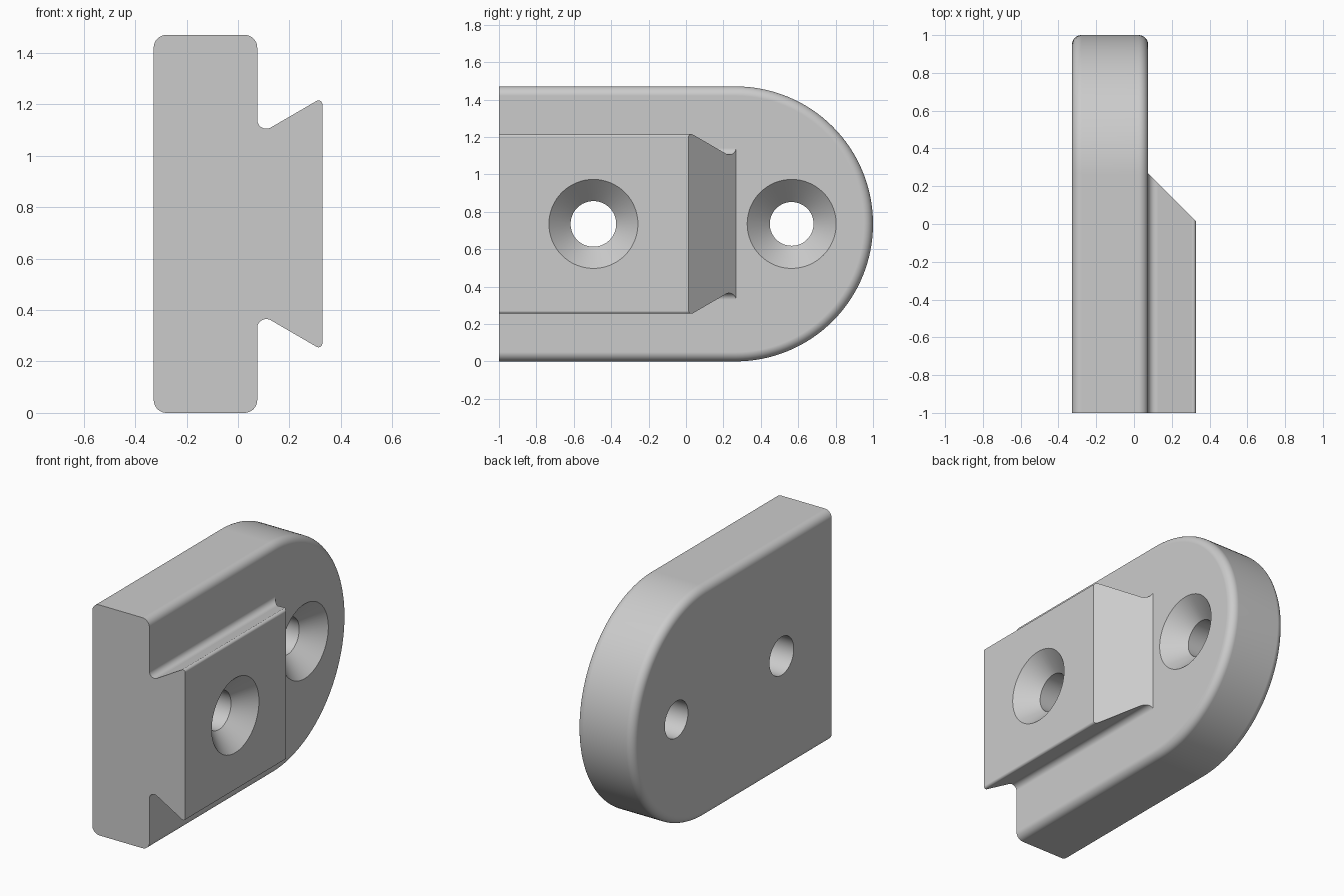
import bpy
import bmesh
from math import sin, cos, pi, radians

cube = bpy.data.objects.get("Cube")
if cube:
    bpy.data.objects.remove(cube, do_unlink=True)

BACK, FACE, TIP = -0.328, 0.075, 0.328    # layers along x
HEIGHT, RADIUS = 1.47, 0.735              # plate height and round end
MID, ARC_Y = HEIGHT / 2, 0.265
FRONT, OVER = -1.0, -1.1                  # trimmed front, untrimmed front

grey = bpy.data.materials.new("plain grey")
grey.use_nodes = True
grey.diffuse_color = (0.6, 0.6, 0.6, 1)
grey.node_tree.nodes["Principled BSDF"].inputs["Base Color"].default_value = (0.6, 0.6, 0.6, 1)


def arc(cx, cy, r, start, end, steps):
    angles = [radians(start + (end - start) * i / steps) for i in range(steps + 1)]
    return [(cx + r * cos(a), cy + r * sin(a)) for a in angles]


def loft(name, loops):
    """Skin a row of equal closed loops and cap both ends."""
    bm = bmesh.new()
    rings = [[bm.verts.new(p) for p in loop] for loop in loops]
    for a, b in zip(rings, rings[1:]):
        for i in range(len(a)):
            j = (i + 1) % len(a)
            bm.faces.new((a[i], a[j], b[j], b[i]))
    bm.faces.new(rings[0][::-1])
    bm.faces.new(rings[-1])
    bmesh.ops.recalc_face_normals(bm, faces=bm.faces)
    mesh = bpy.data.meshes.new(name)
    bm.to_mesh(mesh)
    bm.free()
    mesh.materials.append(grey)
    obj = bpy.data.objects.new(name, mesh)
    bpy.context.collection.objects.link(obj)
    return obj


def combine(target, tool, operation):
    bpy.context.view_layer.objects.active = target
    mod = target.modifiers.new(operation.title(), "BOOLEAN")
    mod.operation, mod.solver, mod.object = operation, "EXACT", tool
    bpy.ops.object.modifier_apply(modifier=mod.name)
    bpy.data.objects.remove(tool, do_unlink=True)


# Plate: round-ended outline with filleted rims
def outline(x, inset):
    r = RADIUS - inset
    pts = [(OVER, MID - r)] + arc(ARC_Y, MID, r, -90, 90, 64) + [(OVER, MID + r)]
    return [(x, y, z) for y, z in pts]


f = 0.05
rim = arc(BACK + f, f, f, 180, 270, 8) + arc(FACE - f, f, f, 270, 360, 8)
plate = loft("mounting_plate", [outline(x, inset) for x, inset in rim])

# Dovetail rail: undercut profile with a 45 degree sloping end
upper = [(0.0, 1.14)] + arc(0.11, 1.14, 0.035, 180, 300, 12) + arc(0.313, 1.2, 0.015, 120, 0, 6)
profile = upper + [(x, HEIGHT - z) for x, z in reversed(upper)]
rail = loft("dovetail_rail", [
    [(x, OVER, z) for x, z in profile],
    [(x, 0.342 - x, z) for x, z in profile],
])
combine(plate, rail, "UNION")

# Flat front end
trim = loft("front_trim", [
    [(x, y, z) for x, z in ((-1, -1), (1, -1), (1, 2), (-1, 2))] for y in (-2, FRONT)
])
combine(plate, trim, "DIFFERENCE")

# Countersunk screw holes
for y, surface, bore in ((-0.495, TIP, 0.122), (0.565, FACE, 0.117)):
    sink = 0.238
    e = 0.05
    steps = ((BACK - e, bore), (surface - sink + bore, bore), (surface + e, sink + e))
    cutter = loft("hole_cutter", [
        [(x, cy, cz) for cy, cz in arc(y, MID, r, 0, 360, 64)[:-1]] for x, r in steps
    ])
    combine(plate, cutter, "DIFFERENCE")

# Smooth fillets with crisp flats
bpy.ops.object.select_all(action="DESELECT")
plate.select_set(True)
bpy.context.view_layer.objects.active = plate
bpy.ops.object.shade_smooth_by_angle(angle=pi / 6)
weighted = plate.modifiers.new("Weighted Normal", "WEIGHTED_NORMAL")
weighted.keep_sharp = True
